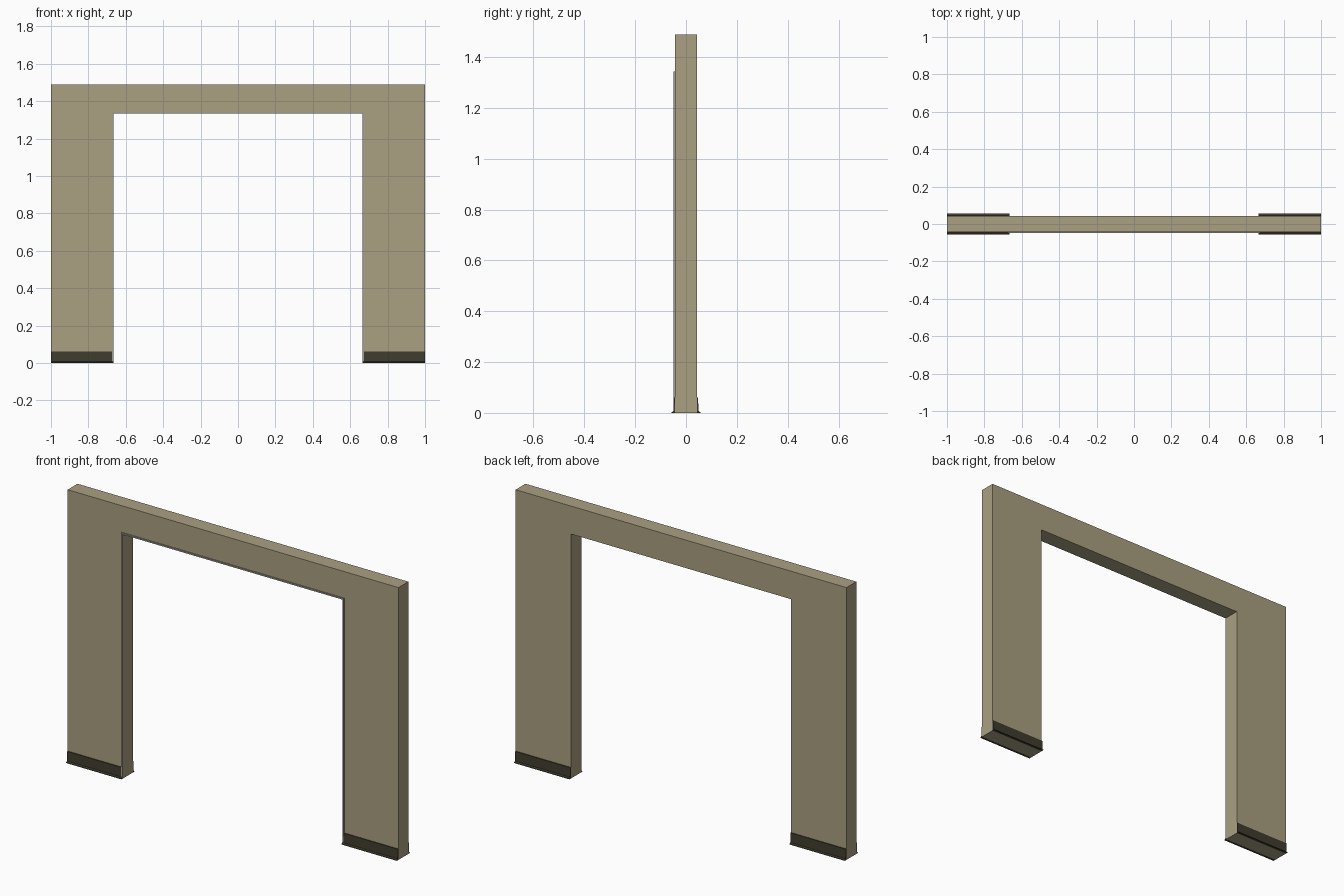
import bpy, bmesh
from mathutils import Vector

if "Cube" in bpy.data.objects:
    bpy.data.objects.remove(bpy.data.objects["Cube"])


def material(name, rgb):
    m = bpy.data.materials.new(name)
    m.diffuse_color = (*rgb, 1)
    m.use_nodes = True
    m.node_tree.nodes["Principled BSDF"].inputs["Base Color"].default_value = m.diffuse_color
    return m


TAN = material("tan plaster", (0.40, 0.35, 0.222))
DARK = material("dark brown skirting", (0.05, 0.044, 0.027))
GREY = material("grey bead", (0.36, 0.34, 0.29))

HALF_Y = 0.0425     # half wall thickness
OPEN_X, OPEN_Z = 0.665, 1.335
TOP = 1.488


def prism(name, points, direction, mat):
    """Extrude a closed 3D outline along a direction."""
    bm = bmesh.new()
    face = bm.faces.new([bm.verts.new(p) for p in points])
    out = bmesh.ops.extrude_face_region(bm, geom=[face])
    verts = [g for g in out["geom"] if isinstance(g, bmesh.types.BMVert)]
    bmesh.ops.translate(bm, verts=verts, vec=Vector(direction))
    bmesh.ops.recalc_face_normals(bm, faces=bm.faces)
    mesh = bpy.data.meshes.new(name)
    bm.to_mesh(mesh)
    bm.free()
    mesh.materials.append(mat)
    ob = bpy.data.objects.new(name, mesh)
    bpy.context.collection.objects.link(ob)
    return ob


def arch(ox, oz, ix, iz, y):
    """Doorway outline in the xz plane: outer and inner half width and height."""
    pts = [(-ox, 0), (-ox, oz), (ox, oz), (ox, 0),
           (ix, 0), (ix, iz), (-ix, iz), (-ix, 0)]
    return [(x, y, z) for x, z in pts]


# Wall with doorway opening
prism("wall", arch(1, TOP, OPEN_X, OPEN_Z, -HALF_Y), (0, 2 * HALF_Y, 0), TAN)

# Thin bead around the front edge of the opening
prism("opening_bead", arch(OPEN_X + 0.008, OPEN_Z + 0.008, OPEN_X, OPEN_Z, -HALF_Y - 0.006),
      (0, 0.006, 0), GREY)

# Skirting boards with a small flared foot, on both faces of both legs
PROFILE = [(0.0, 0), (0.0145, 0), (0.0135, 0.003), (0.0065, 0.008),
           (0.005, 0.06), (0.0, 0.06)]
for side, sx in (("left", -1), ("right", 1)):
    for face, sy in (("front", -1), ("back", 1)):
        inner = OPEN_X + (0.008 if face == "front" else 0)
        pts = [(sx * inner, sy * (HALF_Y + d), z) for d, z in PROFILE]
        prism(f"{side}_{face}_skirting", pts, (sx * (1 - inner), 0, 0), DARK)
    # Foot of the front skirting runs on past the bead
    pts = [(sx * OPEN_X, -HALF_Y - d, z) for d, z in PROFILE[:4] + [(0.0, 0.008)]]
    prism(f"{side}_skirting_foot", pts, (sx * 0.008, 0, 0), DARK)
